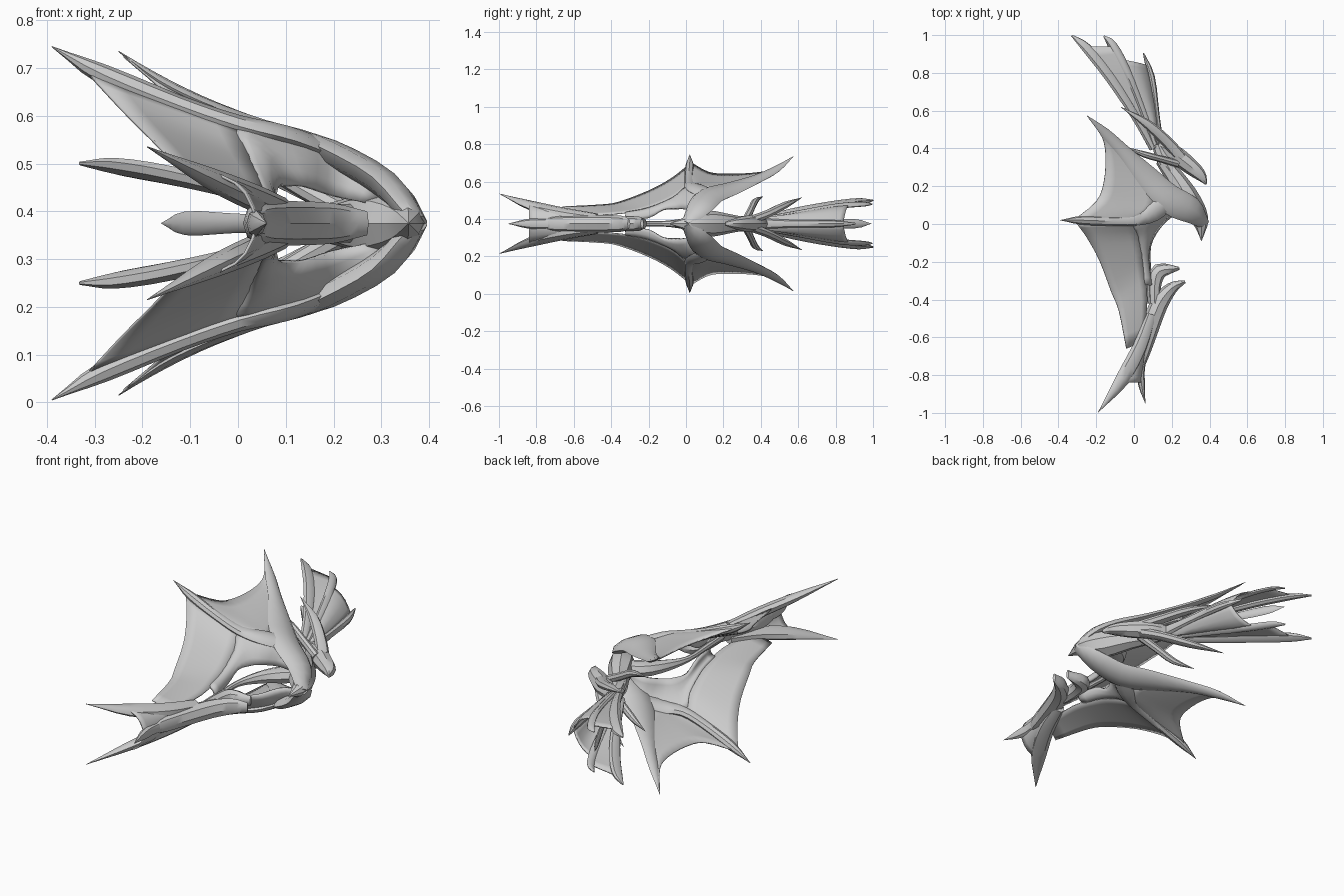
import bpy, bmesh, math
from mathutils import Vector

cube = bpy.data.objects.get("Cube")
if cube:
    bpy.data.objects.remove(cube, do_unlink=True)

MID_HEIGHT = 0.375
UNIT = 0.01          # all sketch points are in hundredths
SIDES = 8
FLAT = Vector((0, 0, 1))
WING_UP = Vector((0.5, 0, 0.86))
FAN_UP = Vector((0.45, 0.1, 0.88))

grey = bpy.data.materials.new("plain grey")
grey.use_nodes = True
grey.diffuse_color = (0.6, 0.6, 0.6, 1)
grey.node_tree.nodes["Principled BSDF"].inputs["Base Color"].default_value = grey.diffuse_color


def spline(points, steps):
    """Catmull-Rom refinement of a list of equal-length tuples."""
    vectors = [Vector(p) for p in points]
    padded = [vectors[0] * 2 - vectors[1]] + vectors + [vectors[-1] * 2 - vectors[-2]]
    result = []
    for i in range(len(vectors) - 1):
        a, b, c, d = padded[i:i + 4]
        for k in range(steps):
            t = k / steps
            result.append((b * 2 + (c - a) * t + (a * 2 - b * 5 + c * 4 - d) * t ** 2
                           + (b * 3 - a - c * 3 + d) * t ** 3) / 2)
    return result + [vectors[-1]]


def finish(name, bm, mirrored, thickness=None):
    """Turn a bmesh into a shaded object, mirrored across the middle height."""
    bmesh.ops.recalc_face_normals(bm, faces=bm.faces)
    mesh = bpy.data.meshes.new(name)
    bm.to_mesh(mesh)
    bm.free()
    mesh.materials.append(grey)
    obj = bpy.data.objects.new(name, mesh)
    bpy.context.collection.objects.link(obj)
    obj.location.z = MID_HEIGHT
    if thickness:
        solid = obj.modifiers.new("thickness", 'SOLIDIFY')
        solid.thickness = thickness
        solid.offset = 0
    if mirrored:
        mirror = obj.modifiers.new("mirror", 'MIRROR')
        mirror.use_axis = (False, False, True)
        mirror.use_clip = False
        mirror.use_mirror_merge = False
    bpy.ops.object.select_all(action='DESELECT')
    obj.select_set(True)
    bpy.context.view_layer.objects.active = obj
    bpy.ops.object.shade_smooth_by_angle(angle=math.radians(40))


def limb(name, points, up=FLAT, mirrored=False):
    """Tapered oval tube; each point is x, y, height, half width, half depth."""
    path = [(Vector(p[:3]) * UNIT, max(p[3], 0.1) * UNIT, max(p[4], 0.1) * UNIT)
            for p in spline(points, 3)]
    bm = bmesh.new()
    rings = []
    for i, (centre, wide, deep) in enumerate(path):
        ahead = path[min(i + 1, len(path) - 1)][0]
        behind = path[max(i - 1, 0)][0]
        along = (ahead - behind).normalized()
        side = along.cross(up).normalized()
        top = side.cross(along)
        ring = []
        for k in range(SIDES):
            angle = math.tau * k / SIDES
            ring.append(bm.verts.new(centre + side * wide * math.cos(angle)
                                     + top * deep * math.sin(angle)))
        rings.append(ring)
    for first, second in zip(rings, rings[1:]):
        for k in range(SIDES):
            n = (k + 1) % SIDES
            bm.faces.new((first[k], first[n], second[n], second[k]))
    bm.faces.new(rings[0])
    bm.faces.new(rings[-1])
    finish(name, bm, mirrored)


def membrane(name, outer, inner, sag=(0, 0, 0), thickness=0.006):
    """Mirrored thin sheet stretched between two edge curves."""
    edge_a, edge_b = spline(outer, 3), spline(inner, 3)
    steps = 5
    bm = bmesh.new()
    rows = []
    for a, b in zip(edge_a, edge_b):
        row = []
        for k in range(steps + 1):
            t = k / steps
            bow = Vector(sag) * math.sin(math.pi * t)
            row.append(bm.verts.new((a.lerp(b, t) + bow) * UNIT))
        rows.append(row)
    for r, s in zip(rows, rows[1:]):
        for k in range(steps):
            bm.faces.new((r[k], r[k + 1], s[k + 1], s[k]))
    finish(name, bm, True, thickness)


# Chest with its hooked front, neck and head
limb("chest", [(14, 34, 0, 3, 3), (22, 24, 0, 5, 5), (29, 12, 0, 6.5, 7),
               (35, 2, 0, 4.5, 4.5), (35.7, -9, 0, 0, 0)])
limb("neck", [(28, 14, 0, 5, 4), (22, 24, 0, 4, 4), (16, 34, 0, 4, 4), (12, 44, 0, 3, 3)])
limb("head", [(38.3, 21, 0, 0.5, 1), (35, 26, 0, 3.2, 2.8), (28, 32, 0, 4.5, 4.2),
              (20, 38, 0, 4.5, 4.5), (11, 43, 0, 1.5, 2)])
limb("long_horn", [(25, 35, 2, 3.2, 2.4), (18, 43, 5, 3, 2.2), (7, 53, 10, 2.4, 1.8),
                   (-7, 62, 14, 0, 0)], mirrored=True)
limb("short_horn", [(23, 32, 2, 2, 2.2), (14, 34.5, 7, 1.8, 2), (5, 37, 12, 1.6, 1.7),
                    (-5, 41, 14.5, 0, 0)], mirrored=True)

# Wing arm, its two long fingers, the shoulder and the stretched skin
limb("wing_arm", [(37.5, 0, 0, 3, 2), (31, 7, 8, 7, 3), (19, 13, 14.7, 8, 3),
                  (8, 24, 18.7, 6.5, 2), (-5, 38, 24, 3.8, 1.5), (-15, 48, 29, 2.7, 1.2),
                  (-25, 57.5, 36, 0, 0)], WING_UP, True)
limb("wing_finger", [(20, 14, 14.7, 5, 2), (10, 6, 18.5, 5, 2), (0, 2, 20.5, 3, 2.2),
                     (-12, 1.5, 24.5, 2.5, 2.2), (-28, 2, 31, 2.3, 2.2), (-39, 2, 37, 0, 0)], WING_UP, True)
membrane("shoulder_skin",
         [(5.5, -32, 5.8), (4.5, -20, 8.2), (2, -6, 14), (0, 1, 20), (12, 8, 18.5), (20, 13, 15.5), (31, 7, 8)],
         [(9, -32, 2), (7.5, -20, 3), (8, -12, 7.5), (11, -5, 8), (14, -1, 7.8), (20, 6, 5.8), (28, 8, 4)],
         (1, -0.5, 1), 0.012)
membrane("upper_wing_skin",
         [(-32, 2, 33), (-20, 12, 27.5), (-16, 22, 26.5), (-15, 36, 27), (-17, 46, 29), (-24, 56, 35)],
         [(0, 1, 21), (8, 5, 20), (12, 10, 18.5), (8, 20, 19), (0, 33, 21.5), (-15, 47, 29)])
membrane("lower_wing_skin",
         [(-31, 1, 31), (-24.5, -8, 24), (-18, -20, 17.5), (-12, -36, 11.5), (-8, -46, 10), (-4, -66, 9)],
         [(1, 1, 20), (3, -6, 14), (5, -16, 9.5), (5.5, -25, 7), (7, -40, 5), (5, -62, 4)])

# Thin grip, lower limb and its short spurs
limb("grip", [(9, -42, 0, 2, 2), (8, -28, 0, 1.5, 1.5), (7.5, -12, 0, 1.5, 1.5),
              (12, 0, 0, 3, 3), (19, 9, 0, 5, 4), (27, 14, 0, 4, 4)])
limb("lower_limb", [(27, -30.5, 0, 0.8, 2.5), (20, -34, 0, 3.2, 4.2), (13, -43, 0, 4.8, 4.6),
                    (7, -60, 0, 4.5, 4.6), (4, -72, 0, 3, 4), (3, -80, 0, 0, 1)])
limb("grip_spur", [(11, -42, 0, 3, 4), (11, -32, 0, 3.5, 3.8), (13.5, -25, 0, 4.2, 3.8),
                   (24, -23.5, 0, 0.8, 2.5)])

# Forked lower end
limb("lower_blade", [(9, -48, 3, 3, 2.5), (3, -65, 5.5, 4, 2.8), (-6, -82, 9.5, 4, 2.2),
                     (-19, -99.7, 16, 0, 0)], FAN_UP, True)
limb("lower_spike", [(7, -60, 0, 3, 3), (4, -75, 0, 2, 3), (4, -85, 0, 1.8, 2.5), (6, -95, 0, 0, 0)])
membrane("lower_fork_skin", [(0, -64, 7), (-4, -75, 9), (-7, -84, 11)],
         [(7, -64, 0), (5, -75, 0), (4, -84, 0)], (2, 0, 2))

# Upper fan: paired blades, centre rib and skin
limb("outer_fan_blade", [(10, 40, 2, 2, 2), (0, 58, 6.5, 2.4, 1.8), (-13, 78, 9.8, 3, 2),
                         (-25, 93, 11.8, 2.8, 1.7), (-33, 99.8, 12.5, 0.5, 0.4)], FAN_UP, True)
limb("inner_fan_blade", [(11, 42, 2, 2, 2), (4, 62, 6, 1.8, 1.4), (-4, 82, 9.5, 2.2, 1.2),
                         (-11, 95, 10.5, 2, 1), (-16, 99.5, 10.5, 0.4, 0.3)], FAN_UP, True)
limb("centre_rib", [(14, 40, 0, 2, 3), (12, 58, 0, 1.5, 2), (9, 78, 0, 2, 2),
                    (5, 90.5, 0, 0.3, 0.5)])
limb("back_rib", [(10, 45, 0, 1, 2), (0, 68, 0, 1, 2), (-11, 90, 0, 1, 2.5), (-16, 99, 0, 0, 0)])
membrane("outer_fan_skin", [(10, 40, 2), (0, 58, 6.5), (-13, 78, 10), (-23, 94, 12)],
         [(11, 42, 2), (4, 62, 6), (-4, 82, 9.5), (-10, 94, 10.5)])
membrane("inner_fan_skin", [(11, 42, 2), (4, 62, 6), (-2, 78, 9), (-6, 87, 10)],
         [(13, 42, 0), (12, 58, 0), (9, 76, 0), (7, 84, 0)], (1, 0, 2))
